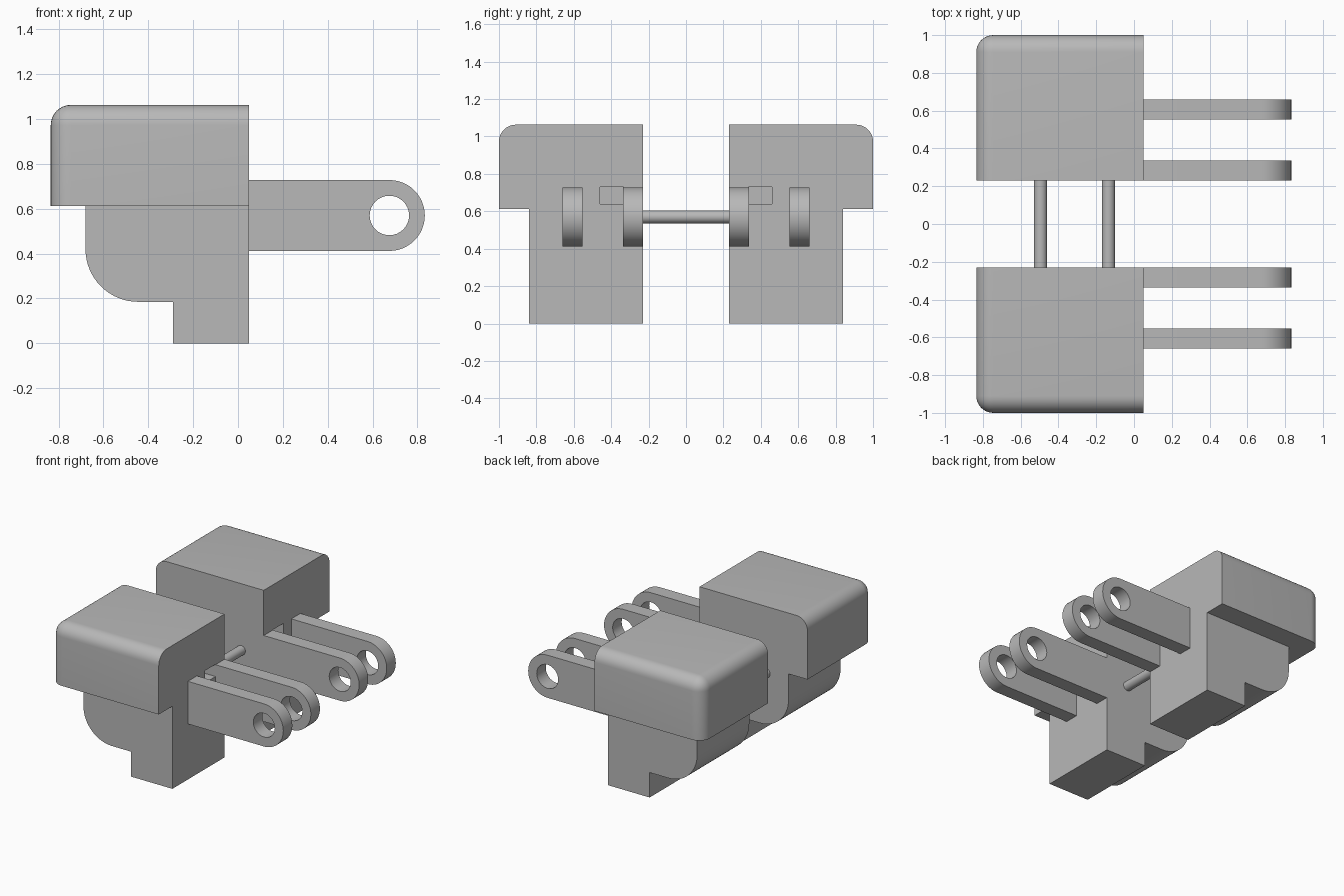
import bpy
import bmesh
from math import sin, cos, pi, radians

cube = bpy.data.objects.get("Cube")
if cube:
    bpy.data.objects.remove(cube, do_unlink=True)

GREY = bpy.data.materials.new("plain_grey")
GREY.use_nodes = True
GREY.diffuse_color = (0.48, 0.48, 0.48, 1)
GREY.node_tree.nodes["Principled BSDF"].inputs["Base Color"].default_value = GREY.diffuse_color

INNER, FRONT, PIVOT_Z = 0.23, 0.05, 0.57


def finish(name, bm):
    """Turn a bmesh into a named object with smooth curves and sharp edges."""
    bmesh.ops.recalc_face_normals(bm, faces=bm.faces)
    mesh = bpy.data.meshes.new(name)
    bm.to_mesh(mesh)
    bm.free()
    mesh.materials.append(GREY)
    obj = bpy.data.objects.new(name, mesh)
    bpy.context.collection.objects.link(obj)
    bpy.ops.object.select_all(action='DESELECT')
    obj.select_set(True)
    bpy.context.view_layer.objects.active = obj
    bpy.ops.object.shade_smooth_by_angle(angle=radians(30))
    return obj


def mirror_y(obj):
    mod = obj.modifiers.new("mirror", 'MIRROR')
    mod.use_axis = (False, True, False)


def arc(x, z, radius, start, end, steps):
    angles = [radians(start + (end - start) * i / steps) for i in range(steps + 1)]
    return [(x + radius * cos(a), z + radius * sin(a)) for a in angles]


def plate(name, loops, y0, y1):
    """Extrude xz outlines (first is outer, others are holes) along y."""
    bm = bmesh.new()
    for loop in loops:
        verts = [bm.verts.new((x, y0, z)) for x, z in loop]
        for a, b in zip(verts, verts[1:] + verts[:1]):
            bm.edges.new((a, b))
    bmesh.ops.triangle_fill(bm, edges=bm.edges[:], use_beauty=True)
    bmesh.ops.dissolve_limit(bm, angle_limit=0.01, verts=bm.verts[:], edges=bm.edges[:])
    out = bmesh.ops.extrude_face_region(bm, geom=bm.faces[:], use_keep_orig=True)
    moved = [v for v in out["geom"] if isinstance(v, bmesh.types.BMVert)]
    bmesh.ops.translate(bm, vec=(0, y1 - y0, 0), verts=moved)
    return finish(name, bm)


def box(x0, x1, y0, y1, z0, z1):
    bm = bmesh.new()
    bmesh.ops.create_cube(bm, size=1)
    bmesh.ops.scale(bm, vec=(x1 - x0, y1 - y0, z1 - z0), verts=bm.verts)
    bmesh.ops.translate(bm, vec=((x0 + x1) / 2, (y0 + y1) / 2, (z0 + z1) / 2), verts=bm.verts)
    return bm


# Upper block, rounded on the top, rear and outer side
left, outer, top = -0.835, 1.0, 1.063
bm = box(left, FRONT, INNER, outer, 0.612, top)


def on_rounded_sides(edge):
    sides = [all(abs(v.co[axis] - value) < 0.001 for v in edge.verts)
             for axis, value in enumerate((left, outer, top))]
    return sum(sides) == 2


bmesh.ops.bevel(bm, geom=[e for e in bm.edges if on_rounded_sides(e)], offset=0.09,
                offset_type='OFFSET', segments=8, profile=0.5, affect='EDGES')
cap = finish("upper_block", bm)

# Small pocket beside the inner arm
cutter = finish("pocket_cutter", box(-0.05, 0.2, 0.335, 0.46, 0.64, 0.73))
cutter.hide_render = True
bpy.context.view_layer.objects.active = cap
cut = cap.modifiers.new("pocket", 'BOOLEAN')
cut.object, cut.operation, cut.solver = cutter, 'DIFFERENCE', 'EXACT'
bpy.ops.object.modifier_apply(modifier=cut.name)
bpy.data.objects.remove(cutter, do_unlink=True)
mirror_y(cap)

# Lower body with a quarter-round rear corner and a stepped foot
body_outline = [(FRONT, 0), (FRONT, 0.612), (-0.68, 0.612)]
body_outline += arc(-0.445, 0.42, 0.235, 180, 270, 16)
body_outline += [(-0.29, 0.185), (-0.29, 0)]
mirror_y(plate("lower_body", [body_outline], INNER, 0.84))

# Hinge arms with round ends and pin holes
arm_outline = [(FRONT, PIVOT_Z - 0.158)] + arc(0.675, PIVOT_Z, 0.158, -90, 90, 24)
arm_outline += [(FRONT, PIVOT_Z + 0.158)]
hole = arc(0.675, PIVOT_Z, 0.088, 0, 360, 32)[:-1]
for name, y in (("inner_arm", INNER), ("outer_arm", 0.553)):
    mirror_y(plate(name, [arm_outline, hole], y, y + 0.106))

# Cross rods joining the two halves
for name, x in (("rear_rod", -0.495), ("front_rod", -0.135)):
    rod = arc(x, PIVOT_Z, 0.035, 0, 360, 24)[:-1]
    plate(name, [rod], -INNER - 0.01, INNER + 0.01)
